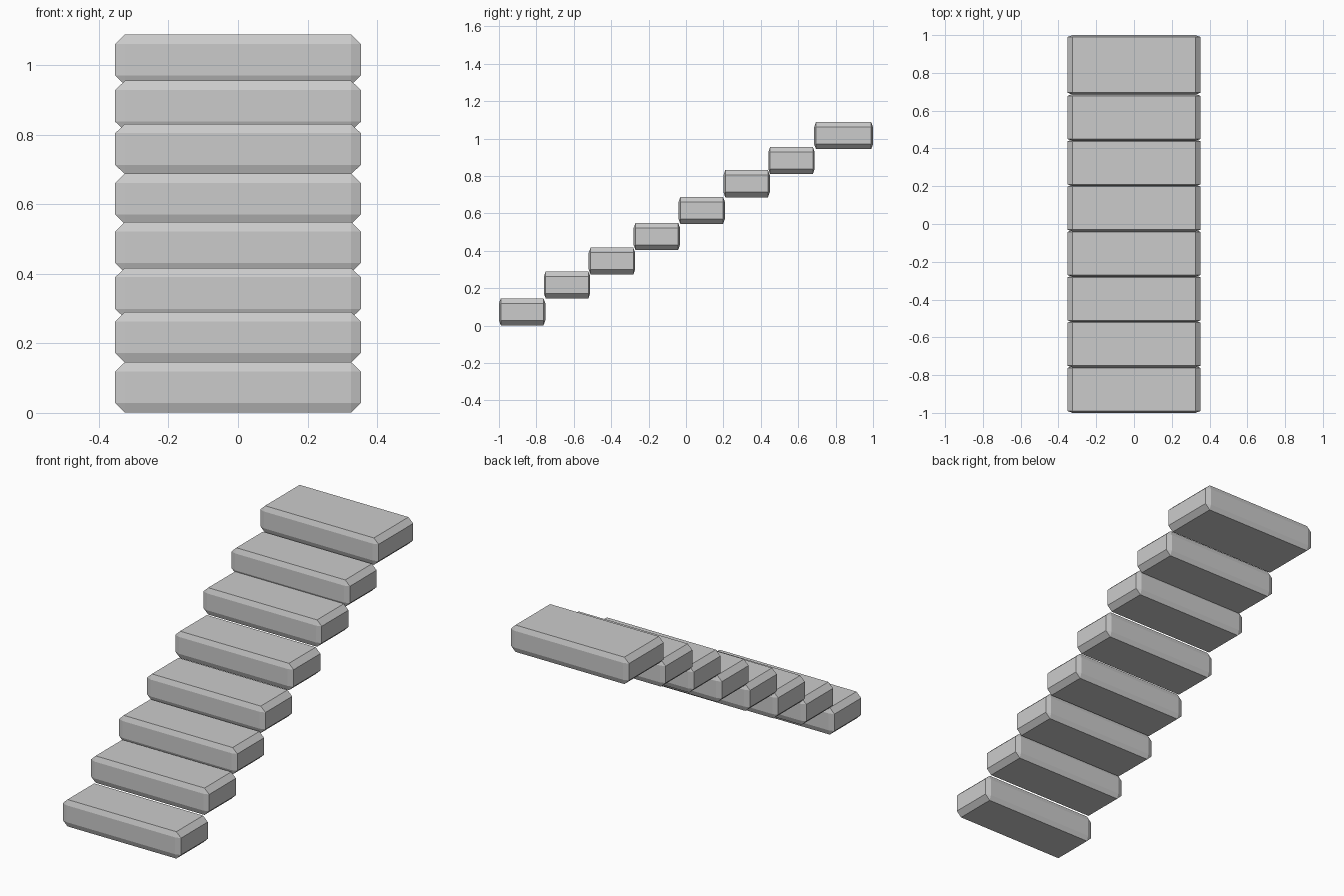
import bpy
import bmesh
from mathutils import Vector

if "Cube" in bpy.data.objects:
    bpy.data.objects.remove(bpy.data.objects["Cube"])

WIDTH, HEIGHT = 0.706, 0.145
BEVEL = Vector((0.028, 0.01, 0.027))  # chamfer inset along each axis


def step(name, y0, y1, z_top):
    """Chamfered slab: bevel by one unit, then scale to uneven chamfers."""
    size = Vector((WIDTH, y1 - y0, HEIGHT))
    bm = bmesh.new()
    bmesh.ops.create_cube(bm, size=1)
    bmesh.ops.scale(bm, verts=bm.verts,
                    vec=[s / b for s, b in zip(size, BEVEL)])
    bmesh.ops.bevel(bm, geom=bm.edges[:], offset=1, offset_type='OFFSET',
                    segments=1, profile=0.5, affect='EDGES')
    bmesh.ops.scale(bm, verts=bm.verts, vec=BEVEL)
    mesh = bpy.data.meshes.new(name)
    bm.to_mesh(mesh)
    bm.free()
    obj = bpy.data.objects.new(name, mesh)
    obj.location = (0, (y0 + y1) / 2, z_top - HEIGHT / 2)
    bpy.context.collection.objects.link(obj)


# Seven slightly uneven treads rising to the back
DEPTH, RUN = 0.248, 0.240
tops = [0.146, 0.290, 0.417, 0.549, 0.688, 0.831, 0.955]
for i, z in enumerate(tops):
    y = -1 + i * RUN
    step(f"step_{i + 1}", y, y + DEPTH, z)

# Deeper landing slab at the top
step("top_landing", 0.685, 1.0, 1.088)
